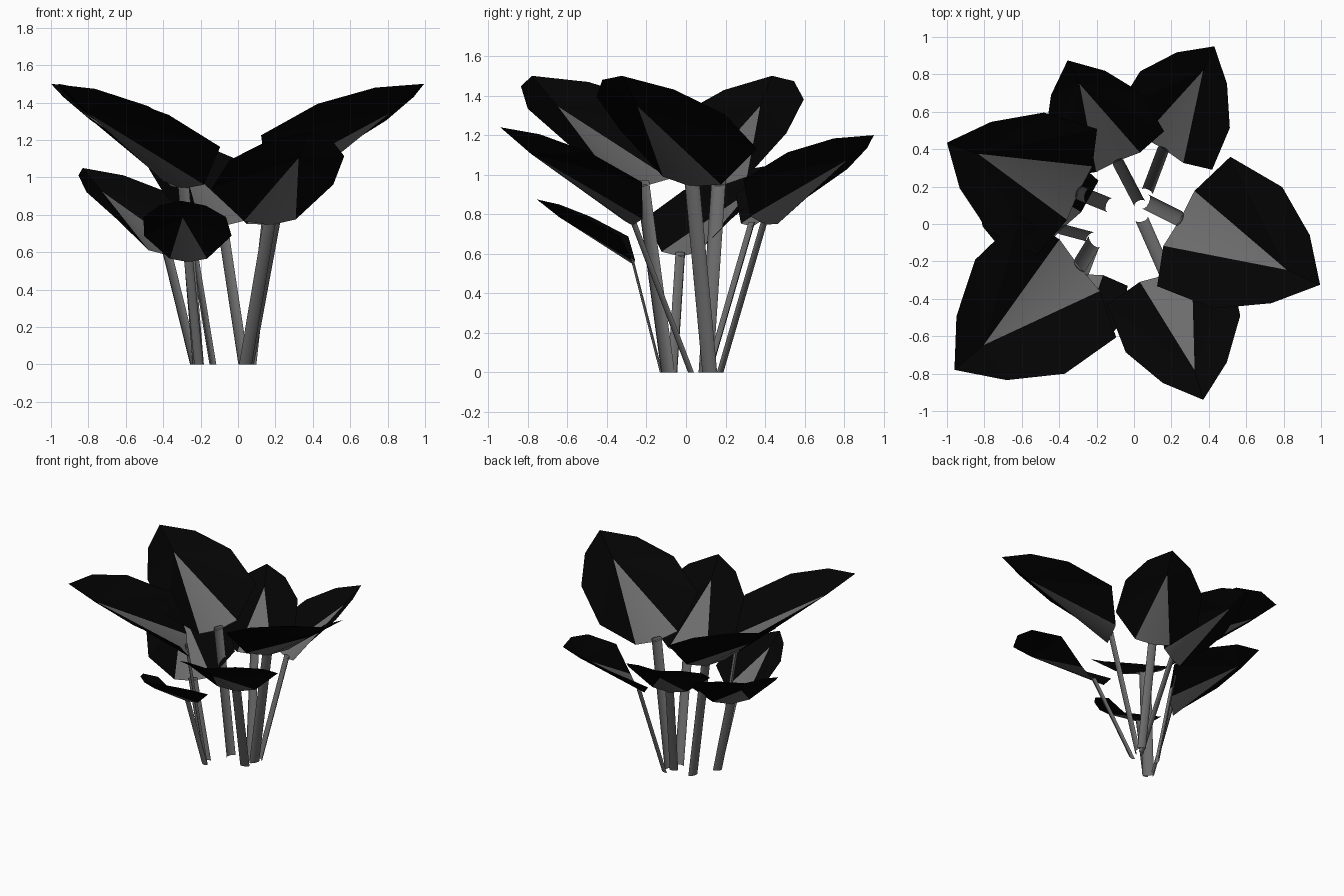
import bpy
import bmesh
import math
from mathutils import Vector, Matrix

if "Cube" in bpy.data.objects:
    bpy.data.objects.remove(bpy.data.objects["Cube"], do_unlink=True)


def make_material(name, color):
    mat = bpy.data.materials.new(name)
    mat.use_nodes = True
    mat.diffuse_color = color
    bsdf = mat.node_tree.nodes["Principled BSDF"]
    bsdf.inputs["Base Color"].default_value = color
    bsdf.inputs["Roughness"].default_value = 0.9
    return mat


LEAF = make_material("dark leaf", (0.001, 0.001, 0.001, 1))
RIB = make_material("grey stem", (0.15, 0.15, 0.15, 1))

# Half outline of a unit leaf: along, sideways, lift
BASE = (0, 0.172, 0)
RIM = [(0.18, 0.405, 0.136), (0.548, 0.38, 0.107), (0.823, 0.213, 0.059)]
TIP = (1, 0, 0)
RIB_TIP = (0.75, 0, -0.026)
RIB_HEEL = (-0.01, 0, -0.03)


def finish(name, bm, materials):
    mesh = bpy.data.meshes.new(name)
    bm.to_mesh(mesh)
    bm.free()
    for mat in materials:
        mesh.materials.append(mat)
    obj = bpy.data.objects.new(name, mesh)
    bpy.context.collection.objects.link(obj)


def make_leaf(name, base, tip, roll):
    # Positive roll raises the edge on the left of the growing direction
    axis = tip - base
    size = axis.length
    axis.normalize()
    side = Vector((0, 0, 1)).cross(axis).normalized()
    side = Matrix.Rotation(roll, 3, axis) @ side
    up = axis.cross(side)
    bm = bmesh.new()

    def vert(p, mirror=1):
        return bm.verts.new(base + size * (axis * p[0] + side * p[1] * mirror + up * p[2]))

    end, rib, heel = vert(TIP), vert(RIB_TIP), vert(RIB_HEEL)
    for mirror in (1, -1):
        corner = vert(BASE, mirror)
        edge = [corner] + [vert(p, mirror) for p in RIM] + [end]
        fans = [(rib, a, b) for a, b in zip(edge, edge[1:])]
        fans.append((rib, heel, corner))
        for i, tri in enumerate(fans):
            face = bm.faces.new(tri)
            # Grey midrib wedge, dark blade
            face.material_index = 1 if i == len(fans) - 1 else 0
            face.smooth = face.material_index == 1
    # Upper side faces the sky
    bm.normal_update()
    bmesh.ops.reverse_faces(bm, faces=[f for f in bm.faces if f.normal.dot(up) < 0])
    finish(name, bm, [LEAF, RIB])
    return size


def make_stem(name, foot, top, heading, radius):
    # Shallow open channel that bows outward under the leaf
    bm = bmesh.new()
    steps = 6
    out = Vector((math.cos(heading), math.sin(heading), 0))
    across = Vector((-out.y, out.x, 0))
    rings = []
    for centre in (foot, top):
        ring = []
        for i in range(steps + 1):
            a = math.pi * (i / steps - 0.5)
            offset = across * math.sin(a) + out * 0.5 * math.cos(a)
            ring.append(bm.verts.new(centre + radius * offset))
        rings.append(ring)
    for i in range(steps):
        face = bm.faces.new((rings[0][i], rings[1][i], rings[1][i + 1], rings[0][i + 1]))
        face.smooth = True
    finish(name, bm, [RIB])


# name: leaf base, leaf tip, stem foot (x, y), roll
plants = {
    "left": ((0.24, 0.03, 0.97), (0.995, -0.325, 1.5), (0.06, 0.12), -0.14),
    "back_left": ((0.155, 0.395, 0.77), (0.43, 0.95, 1.2), (0.07, 0.17), -0.18),
    "back": ((-0.085, 0.33, 0.76), (-0.355, 0.875, 1.19), (0.03, 0.11), -0.07),
    "right": ((-0.29, 0.165, 0.97), (-1.0, 0.435, 1.5), (-0.13, 0.1), -0.14),
    "front_right": ((-0.29, -0.22, 0.97), (-0.96, -0.78, 1.5), (-0.21, -0.09), -0.06),
    "front_left": ((0.17, -0.265, 0.77), (0.37, -0.94, 1.24), (0.04, 0.03), 0.04),
    "low_right": ((-0.38, -0.03, 0.61), (-0.83, 0.44, 1.05), (-0.23, -0.07), 0),
    "low_front": ((-0.265, -0.265, 0.565), (-0.305, -0.755, 0.875), (-0.21, -0.12), 0),
}

for name, (base, tip, foot, roll) in plants.items():
    base, tip = Vector(base), Vector(tip)
    size = make_leaf(name + "_leaf", base, tip, roll)
    out = tip - base
    heading = math.atan2(out.y, out.x)
    make_stem(name + "_stem", Vector((*foot, 0)), base, heading, 0.042 * size)
